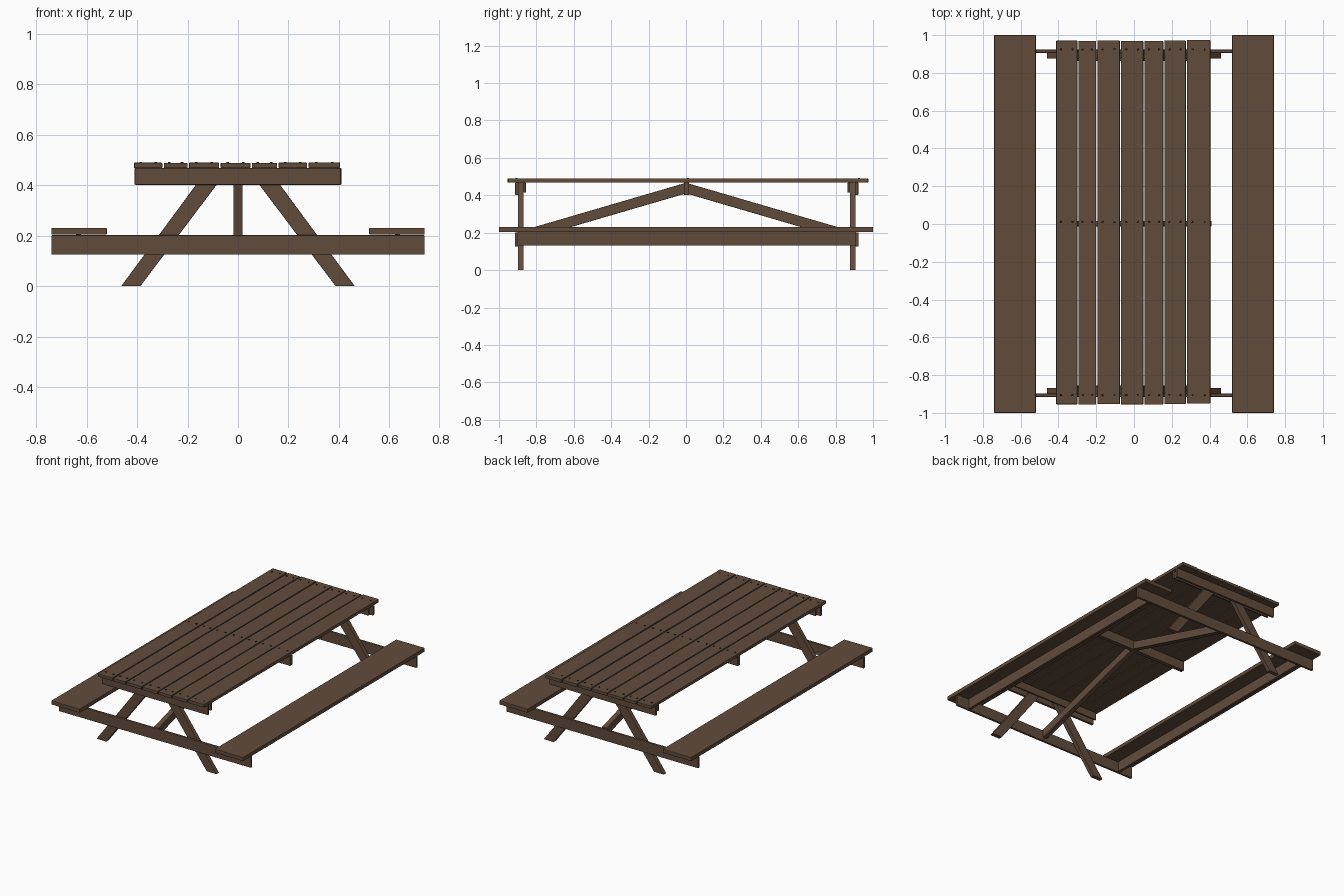
import bpy, bmesh, random
from mathutils import Matrix, Vector

random.seed(4)
cube = bpy.data.objects.get("Cube")
if cube:
    bpy.data.objects.remove(cube)


def make_material(name, colour):
    m = bpy.data.materials.new(name)
    m.use_nodes = True
    m.diffuse_color = colour
    m.node_tree.nodes["Principled BSDF"].inputs["Base Color"].default_value = colour
    return m


wood = make_material("brown wood", (0.12, 0.072, 0.044, 1))
iron = make_material("dark iron", (0.02, 0.015, 0.012, 1))


def finish(name, bm, material, bevel=0.0):
    mesh = bpy.data.meshes.new(name)
    bmesh.ops.recalc_face_normals(bm, faces=bm.faces)
    bm.to_mesh(mesh)
    bm.free()
    mesh.materials.append(material)
    ob = bpy.data.objects.new(name, mesh)
    bpy.context.collection.objects.link(ob)
    if bevel:
        mod = ob.modifiers.new("soft edges", "BEVEL")
        mod.width = bevel
        mod.segments = 2
    return ob


def box(name, x, y, z, bevel=0.003):
    """Board filling the given (low, high) ranges."""
    bm = bmesh.new()
    centre = [sum(r) / 2 for r in (x, y, z)]
    size = [r[1] - r[0] for r in (x, y, z)]
    bmesh.ops.create_cube(bm, size=1, matrix=Matrix.Translation(centre) @ Matrix.Diagonal((*size, 1)))
    return finish(name, bm, wood, bevel)


def slab(name, outline, depth):
    """Flat outline extruded along the depth vector."""
    bm = bmesh.new()
    face = bm.faces.new([bm.verts.new(p) for p in outline])
    out = bmesh.ops.extrude_face_region(bm, geom=[face])
    bmesh.ops.translate(bm, vec=Vector(depth), verts=[v for v in out["geom"] if isinstance(v, bmesh.types.BMVert)])
    return finish(name, bm, wood, 0.003)


# Table top planks, uneven in width and slightly in length
edges = [-0.415, -0.297, -0.197, -0.072, 0.052, 0.158, 0.277, 0.407]
for i, (a, b) in enumerate(zip(edges, edges[1:])):
    shift = random.uniform(-0.003, 0.003)
    box(f"top_plank_{i + 1}", (a + 0.003, b - 0.003), (-0.953 + shift, 0.972 + shift), (0.468, 0.49 + shift / 3))

# Nail heads, two per plank over each cross beam
bm = bmesh.new()
for a, b in zip(edges, edges[1:]):
    for t in (0.25, 0.75):
        for y in (-0.905, 0.01, 0.925):
            spot = Matrix.Translation((a + (b - a) * t, y, 0.49))
            bmesh.ops.create_cone(bm, cap_ends=True, segments=10, radius1=0.006, radius2=0.005, depth=0.006, matrix=spot)
finish("nail_heads", bm, iron)

# Beams under the top
box("middle_top_beam", (-0.41, 0.41), (-0.012, 0.016), (0.402, 0.468))
for name, s, off in (("front", -1, 0), ("back", 1, 0.008)):
    def span(a, b):
        return tuple(sorted((s * (a + off), s * (b + off))))

    box(f"{name}_top_beam", (-0.41, 0.407), span(0.896, 0.913), (0.402, 0.468))
    box(f"{name}_inner_top_beam", (-0.40, 0.40), span(0.856, 0.869), (0.415, 0.468))
    box(f"{name}_seat_beam", (-0.74, 0.74), span(0.898, 0.915), (0.125, 0.202))

    # Splayed legs
    y0, y1 = span(0.868, 0.898)
    for side, k in (("right", -1), ("left", 1)):
        outline = [(k * 0.463, y0, 0), (k * 0.387, y0, 0), (k * 0.035, y0, 0.468), (k * 0.118, y0, 0.468)]
        slab(f"{name}_{side}_leg", outline, (0, y1 - y0, 0))

    # Diagonal brace from the seat beam to the middle of the top
    outline = [(-0.018, 0, 0.467), (-0.018, 0, 0.41), (-0.018, s * 0.9, 0.147), (-0.018, s * 0.9, 0.204)]
    slab(f"{name}_brace", outline, (0.036, 0, 0))

# Benches with a stiffening rail below
for side, k in (("right", -1), ("left", 1)):
    box(f"{side}_seat", tuple(sorted((k * 0.52, k * 0.74))), (-1, 1), (0.204, 0.231))
    box(f"{side}_seat_rail", tuple(sorted((k * 0.622, k * 0.642))), (-0.9, 0.908), (0.132, 0.206))
